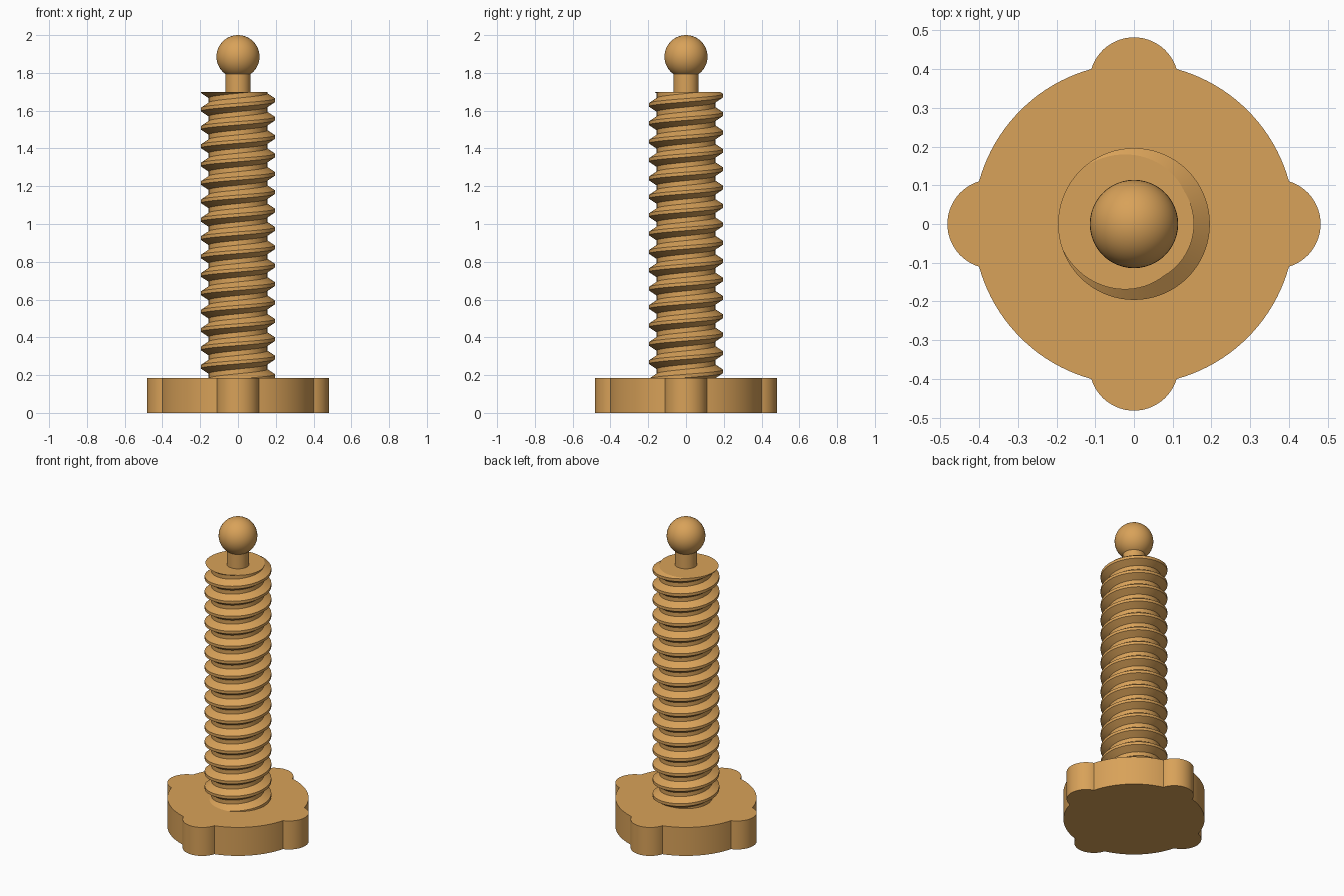
import bpy, bmesh
from math import sin, cos, tau, pi, atan2

default = bpy.data.objects.get("Cube")
if default:
    bpy.data.objects.remove(default, do_unlink=True)

# Single warm tan material
tan_color = (0.69, 0.36, 0.10, 1.0)
tan_mat = bpy.data.materials.new("warm_tan")
tan_mat.use_nodes = True
tan_mat.diffuse_color = tan_color
tan_mat.node_tree.nodes["Principled BSDF"].inputs["Base Color"].default_value = tan_color


def add_object(name, bm):
    bmesh.ops.recalc_face_normals(bm, faces=bm.faces[:])
    mesh = bpy.data.meshes.new(name)
    bm.to_mesh(mesh)
    bm.free()
    mesh.materials.append(tan_mat)
    obj = bpy.data.objects.new(name, mesh)
    bpy.context.collection.objects.link(obj)
    bpy.ops.object.select_all(action='DESELECT')
    obj.select_set(True)
    bpy.context.view_layer.objects.active = obj
    bpy.ops.object.shade_smooth_by_angle(angle=pi / 6)
    return obj


def arc(cx, cy, radius, start, end, steps):
    """Points along an arc, leaving out the last one."""
    return [(cx + radius * cos(start + (end - start) * i / steps),
             cy + radius * sin(start + (end - start) * i / steps))
            for i in range(steps)]


# Knob: round disc with four grip lobes
BASE_TOP = 0.185
DISC_R, LOBE_R, LOBE_C = 0.415, 0.115, 0.367
corner_x = (DISC_R**2 + LOBE_C**2 - LOBE_R**2) / (2 * LOBE_C)
corner_y = (DISC_R**2 - corner_x**2) ** 0.5
lobe_half = atan2(corner_y, corner_x - LOBE_C)
disc_half = atan2(corner_y, corner_x)
outline = []
for quarter in range(4):
    a = quarter * pi / 2
    outline += arc(LOBE_C * cos(a), LOBE_C * sin(a), LOBE_R,
                   a - lobe_half, a + lobe_half, 24)
    outline += arc(0, 0, DISC_R, a + disc_half, a + pi / 2 - disc_half, 20)

bm = bmesh.new()
bottom = bm.faces.new([bm.verts.new((x, y, 0)) for x, y in outline])
extruded = bmesh.ops.extrude_face_region(bm, geom=[bottom], use_keep_orig=True)
top_verts = [g for g in extruded["geom"] if isinstance(g, bmesh.types.BMVert)]
bmesh.ops.translate(bm, verts=top_verts, vec=(0, 0, BASE_TOP))
add_object("lobed_knob", bm)

# Threaded shaft: one tooth profile swept up a helix, then cut flat at both ends
SHAFT_TOP = 1.70
PITCH, CREST_R, ROOT_R = 0.0973, 0.196, 0.155
SEGMENTS, TURNS = 72, 20
start_z = 1.655 - 17 * PITCH
profile = [(CREST_R, -0.009), (CREST_R, 0.009),
           (ROOT_R, 0.036), (ROOT_R, PITCH - 0.036)]

bm = bmesh.new()
rings = []
for k in range(SEGMENTS * TURNS + 1):
    a = tau * k / SEGMENTS
    z = start_z + PITCH * k / SEGMENTS
    rings.append([bm.verts.new((r * cos(a), r * sin(a), z + dz)) for r, dz in profile])
for k in range(SEGMENTS * (TURNS - 1)):
    # The last profile point joins the first point one turn higher
    here = rings[k] + [rings[k + SEGMENTS][0]]
    ahead = rings[k + 1] + [rings[k + 1 + SEGMENTS][0]]
    for i in range(len(profile)):
        bm.faces.new((here[i], ahead[i], ahead[i + 1], here[i + 1]))
for height, direction in ((BASE_TOP - 0.05, -1), (SHAFT_TOP, 1)):
    cut = bmesh.ops.bisect_plane(
        bm, geom=bm.verts[:] + bm.edges[:] + bm.faces[:], dist=1e-6,
        plane_co=(0, 0, height), plane_no=(0, 0, direction), clear_outer=True)
    rim = [g for g in cut["geom_cut"] if isinstance(g, bmesh.types.BMEdge)]
    bmesh.ops.holes_fill(bm, edges=rim, sides=0)
loose = [v for v in bm.verts if not v.link_faces]
bmesh.ops.delete(bm, geom=loose, context='VERTS')
add_object("threaded_shaft", bm)

# Neck between shaft and ball
bm = bmesh.new()
bmesh.ops.create_cone(bm, cap_ends=True, segments=48, radius1=0.066,
                      radius2=0.066, depth=0.17)
bmesh.ops.translate(bm, verts=bm.verts[:], vec=(0, 0, SHAFT_TOP + 0.065))
add_object("neck", bm)

# Ball tip
bm = bmesh.new()
bmesh.ops.create_uvsphere(bm, u_segments=48, v_segments=24, radius=0.114)
bmesh.ops.translate(bm, verts=bm.verts[:], vec=(0, 0, 1.886))
add_object("ball_tip", bm)
